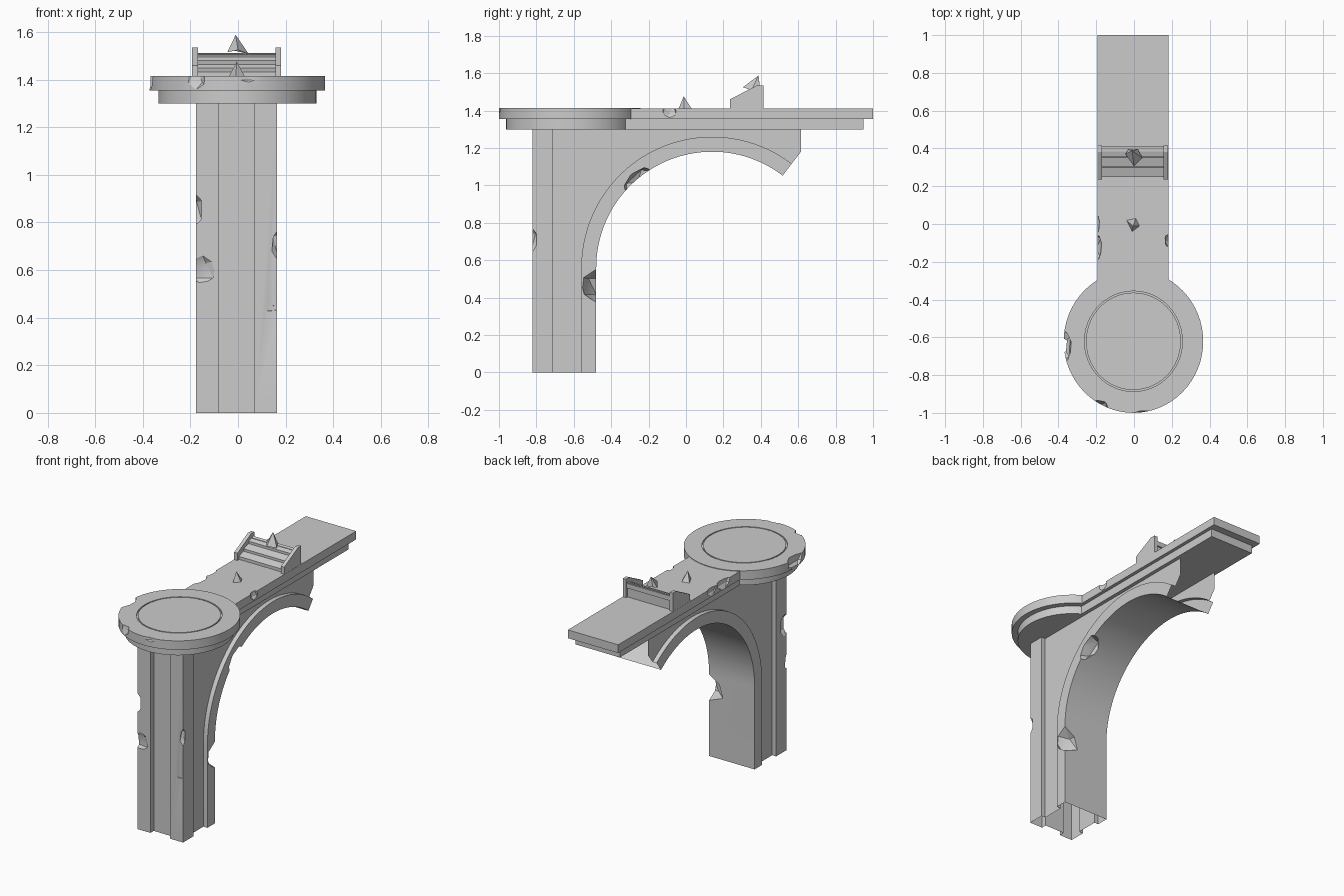
import bpy, bmesh, math, random
from mathutils import Matrix, Vector

if "Cube" in bpy.data.objects:
    bpy.data.objects.remove(bpy.data.objects["Cube"])

random.seed(4)
CX = -0.006                      # centre line of the structure
AY, AZ = 0.14, 0.56              # arch centre in the y-z plane
END = math.atan2(0.49, 0.375)    # angle where the arch breaks off


def to_object(name, bm):
    bmesh.ops.recalc_face_normals(bm, faces=bm.faces)
    me = bpy.data.meshes.new(name)
    bm.to_mesh(me)
    bm.free()
    ob = bpy.data.objects.new(name, me)
    bpy.context.collection.objects.link(ob)
    return ob


def prism(name, pts, x0, x1):
    """Extrude a y-z outline along x."""
    bm = bmesh.new()
    f = bm.faces.new([bm.verts.new((x0, y, z)) for y, z in pts])
    new = bmesh.ops.extrude_face_region(bm, geom=[f])["geom"]
    bmesh.ops.translate(bm, vec=(x1 - x0, 0, 0),
                        verts=[v for v in new if isinstance(v, bmesh.types.BMVert)])
    return to_object(name, bm)


def box(name, x0, x1, y0, y1, z0, z1):
    return prism(name, [(y0, z0), (y1, z0), (y1, z1), (y0, z1)], x0, x1)


def activate(ob):
    bpy.ops.object.select_all(action='DESELECT')
    ob.select_set(True)
    bpy.context.view_layer.objects.active = ob


def boolean(ob, other, op):
    m = ob.modifiers.new("bool", 'BOOLEAN')
    m.operation, m.solver, m.object = op, 'EXACT', other
    activate(ob)
    bpy.ops.object.modifier_apply(modifier=m.name)
    bpy.data.objects.remove(other)


def bite(ob, loc, size, rot=0):
    """Chip an irregular faceted chunk out of an object."""
    bm = bmesh.new()
    bmesh.ops.create_icosphere(bm, subdivisions=1, radius=1)
    for v in bm.verts:
        v.co *= random.uniform(0.85, 1.15)
    bm.transform(Matrix.Translation(loc) @ Matrix.Rotation(rot, 4, 'X')
                 @ Matrix.Diagonal((*size, 1)))
    cutter = to_object("chip_cutter", bm)
    cutter.hide_render = True
    boolean(ob, cutter, 'DIFFERENCE')


def smooth(ob, angle=25):
    activate(ob)
    bpy.ops.object.shade_smooth_by_angle(angle=math.radians(angle))


def arc(r, n=36):
    """Arch curve from the broken end down to the pillar."""
    return [(AY + r * math.cos(a), AZ + r * math.sin(a))
            for a in (END + (math.pi - END) * i / n for i in range(n + 1))]


# Pillar and arch body: recessed core, raised arch rim, two corner posts
body = prism("pillar_and_arch", [(-0.785, 0), (-0.785, 1.3), (0.615, 1.3),
             (0.615, AZ + 0.475 * math.tan(END))] + arc(0.66) + [(-0.52, 0)],
             CX - 0.14, CX + 0.14)
rim = prism("arch_rim", arc(0.62) + [(-0.48, 0), (-0.56, 0)] + arc(0.70)[::-1],
            CX - 0.17, CX + 0.17)
boolean(body, rim, 'UNION')
for x0, x1 in ((CX - 0.17, CX - 0.073), (CX + 0.073, CX + 0.17)):
    boolean(body, box("corner_post", x0, x1, -0.82, -0.71, 0, 1.3), 'UNION')

# Chips in the pillar and arch edges
bite(body, (-0.185, -0.80, 0.85), (0.045, 0.06, 0.09))
bite(body, (-0.155, -0.83, 0.60), (0.065, 0.03, 0.07))
bite(body, (0.17, -0.82, 0.71), (0.03, 0.025, 0.065))
bite(body, (0.14, -0.83, 0.44), (0.05, 0.016, 0.02))
bite(body, (0.17, -0.48, 0.46), (0.12, 0.085, 0.10))
bite(body, (0.17, -0.27, 1.03), (0.10, 0.10, 0.04), math.radians(41))

# Open the hidden top, the base and the broken end
bm = bmesh.new()
bm.from_mesh(body.data)
end_n = Vector((0, math.sin(END), -math.cos(END)))


def is_cap(f):
    c = f.calc_center_median()
    on_end = abs((c - Vector((0, AY, AZ))).dot(end_n)) < 1e-3 and abs(f.normal.dot(end_n)) > 0.99
    return c.z < 1e-3 or c.z > 1.299 or c.y > 0.614 or on_end


bmesh.ops.delete(bm, geom=[f for f in bm.faces if is_cap(f)], context='FACES')
bm.to_mesh(body.data)
bm.free()
smooth(body)

# Round platform: stepped lathe with a ring groove on top
bm = bmesh.new()
prof = [(0, 1.3), (0.337, 1.3), (0.337, 1.355), (0.375, 1.355), (0.375, 1.415),
        (0.263, 1.415), (0.263, 1.406), (0.255, 1.406), (0.255, 1.415), (0, 1.415)]
vs = [bm.verts.new((r, 0, z)) for r, z in prof]
es = [bm.edges.new(p) for p in zip(vs, vs[1:])]
bmesh.ops.spin(bm, geom=vs + es, cent=(0, 0, 0), axis=(0, 0, 1),
               angle=2 * math.pi, steps=64)
bmesh.ops.remove_doubles(bm, verts=bm.verts, dist=1e-4)
bm.transform(Matrix.Translation((-0.003, -0.621, 0)) @ Matrix.Diagonal((0.985, 1.01, 1, 1)))
platform = to_object("round_platform", bm)
bite(platform, (-0.375, -0.65, 1.41), (0.045, 0.10, 0.08))
bite(platform, (-0.19, -0.96, 1.42), (0.06, 0.03, 0.08))
bite(platform, (0.06, -1.005, 1.42), (0.08, 0.02, 0.05))
smooth(platform)

# Straight deck in two layers
deck = box("deck_top", CX - 0.188, CX + 0.188, -0.32, 1.0, 1.355, 1.411)
bite(deck, (-0.20, -0.13, 1.41), (0.03, 0.09, 0.06))
bite(deck, (-0.20, 0.0, 1.41), (0.02, 0.06, 0.06))
bite(deck, (0.185, -0.09, 1.40), (0.025, 0.04, 0.045))
box("deck_base", CX - 0.165, CX + 0.165, -0.36, 0.95, 1.3, 1.356)

# Barrier: wedge side plates with sloping slats between
side = [(0.235, 1.41), (0.415, 1.41), (0.415, 1.535), (0.38, 1.535), (0.235, 1.46)]
for label, s in (("left", -1), ("right", 1)):
    prism("barrier_side_" + label, side, CX + s * 0.163, CX + s * 0.187)
for i in range(3):
    y, z = 0.25 + 0.053 * i, 1.425 + 0.031 * i
    prism("barrier_slat_%d" % (i + 1),
          [(y, z - 0.012), (y + 0.05, z - 0.002), (y + 0.05, z + 0.024), (y, z + 0.008)],
          CX - 0.165, CX + 0.165)
prism("barrier_top_rail", [(0.385, 1.475), (0.41, 1.475), (0.41, 1.507), (0.385, 1.507)],
      CX - 0.165, CX + 0.165)
prism("barrier_panel", [(0.25, 1.41), (0.40, 1.41), (0.40, 1.497)], CX - 0.165, CX + 0.165)


# Loose stone shards
def shard(name, base, tip):
    bm = bmesh.new()
    b = [bm.verts.new(p) for p in base]
    t = bm.verts.new(tip)
    bm.faces.new(b)
    for i in range(len(b)):
        bm.faces.new((b[i - 1], b[i], t))
    to_object(name, bm)


shard("shard_small", [(-0.04, 0.02, 1.41), (-0.01, -0.04, 1.41), (0.03, -0.01, 1.41),
                      (0.01, 0.03, 1.41)], (-0.005, -0.012, 1.476))
shard("shard_large", [(-0.045, 0.37, 1.515), (0.0, 0.305, 1.525), (0.045, 0.35, 1.508),
                      (0.02, 0.395, 1.52), (-0.03, 0.395, 1.525)], (-0.01, 0.388, 1.588))
